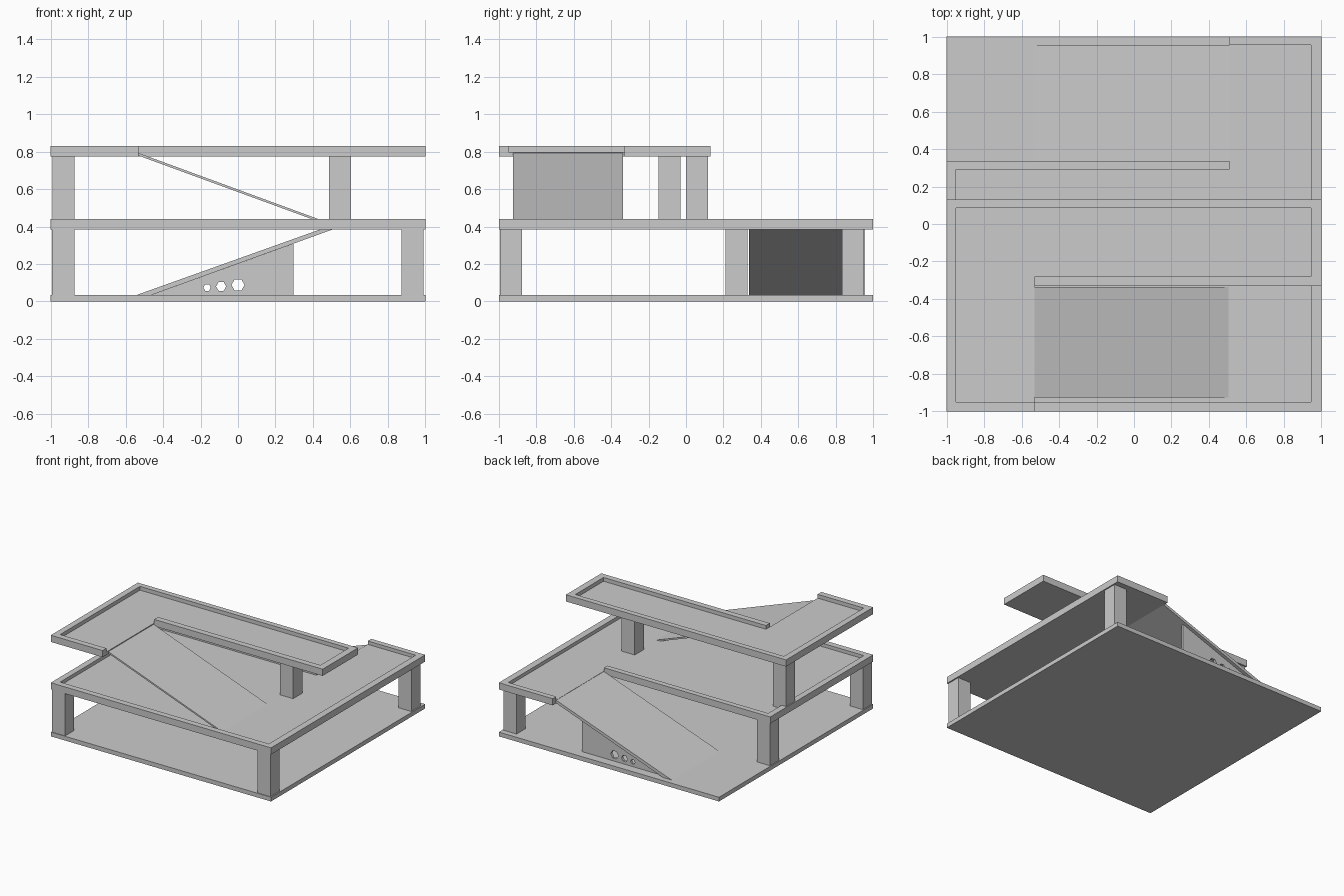
import bpy, bmesh, math

if "Cube" in bpy.data.objects:
    bpy.data.objects.remove(bpy.data.objects["Cube"])


def prism(name, pts, lo, hi, axis='z'):
    """Extrude an outline: (x, y) along z, or (x, z) along y."""
    bm = bmesh.new()
    place = (lambda a, b, h: (a, b, h)) if axis == 'z' else (lambda a, b, h: (a, h, b))
    face = bm.faces.new([bm.verts.new(place(a, b, lo)) for a, b in pts])
    ext = bmesh.ops.extrude_face_region(bm, geom=[face])
    moved = [v for v in ext['geom'] if isinstance(v, bmesh.types.BMVert)]
    bmesh.ops.translate(bm, verts=moved, vec=place(0, 0, hi - lo))
    bmesh.ops.recalc_face_normals(bm, faces=bm.faces[:])
    mesh = bpy.data.meshes.new(name)
    bm.to_mesh(mesh)
    bm.free()
    obj = bpy.data.objects.new(name, mesh)
    bpy.context.collection.objects.link(obj)
    return obj


def box(name, x0, x1, y0, y1, z0, z1):
    return prism(name, [(x0, y0), (x1, y0), (x1, y1), (x0, y1)], z0, z1)


def cut(obj, cutter):
    cutter.hide_render = True
    mod = obj.modifiers.new("cut", 'BOOLEAN')
    mod.operation = 'DIFFERENCE'
    mod.solver = 'EXACT'
    mod.object = cutter
    bpy.context.view_layer.objects.active = obj
    bpy.ops.object.modifier_apply(modifier=mod.name)
    bpy.data.objects.remove(cutter, do_unlink=True)


# Ground slab
box("base_slab", -1, 1, -1, 1, 0, 0.035)

# Middle deck: L-shaped tray, open where the lower ramp arrives
middle = prism("middle_deck", [(-1, -1), (1, -1), (1, 1), (0.51, 1),
                               (0.51, 0.335), (-1, 0.335)], 0.385, 0.44)
cut(middle, prism("middle_recess", [(-0.95, -0.95), (0.945, -0.95), (0.945, 0.955),
                                    (0.48, 0.955), (0.48, 0.335), (0.51, 0.335),
                                    (0.51, 0.29), (-0.95, 0.29)], 0.412, 0.6))

# Top deck: L-shaped tray, open where the upper ramp arrives
top = prism("top_deck", [(-1, -1), (-0.53, -1), (-0.53, -0.33), (1, -0.33),
                         (1, 0.13), (-1, 0.13)], 0.775, 0.83)
cut(top, prism("top_recess", [(-0.95, -0.95), (-0.5, -0.95), (-0.5, -0.33),
                              (-0.53, -0.33), (-0.53, -0.28), (0.945, -0.28),
                              (0.945, 0.085), (-0.95, 0.085)], 0.799, 1.0))

# Ramps
prism("lower_ramp", [(-0.54, 0.035), (-0.46, 0.035), (0.51, 0.386), (0.51, 0.41)],
      0.337, 0.955, 'y')
prism("upper_ramp", [(-0.53, 0.792), (-0.53, 0.778), (0.47, 0.412), (0.505, 0.412)],
      -0.925, -0.337, 'y')

# Support plate under the lower ramp, with three hexagonal holes
plate = prism("ramp_support", [(-0.46, 0.035), (0.295, 0.035), (0.295, 0.308)],
              0.905, 0.927, 'y')
for hx, hz, r in [(-0.165, 0.074, 0.02), (-0.09, 0.08, 0.027), (0, 0.088, 0.035)]:
    hexagon = [(hx + r * math.cos(k * math.pi / 3), hz + r * math.sin(k * math.pi / 3))
               for k in range(6)]
    cut(plate, prism("hole", hexagon, 0.8, 1.0, 'y'))

# Square columns, given by their low x, low y corner
S = 0.118
for i, (x, y) in enumerate([(-0.992, -0.995), (0.872, -0.995), (0.872, 0.835), (-0.992, 0.21)]):
    box(f"lower_column_{i + 1}", x, x + S, y, y + S, 0.035, 0.385)
for i, (x, y) in enumerate([(-0.99, 0.0), (0.486, -0.147)]):
    box(f"upper_column_{i + 1}", x, x + S, y, y + S, 0.412, 0.775)
